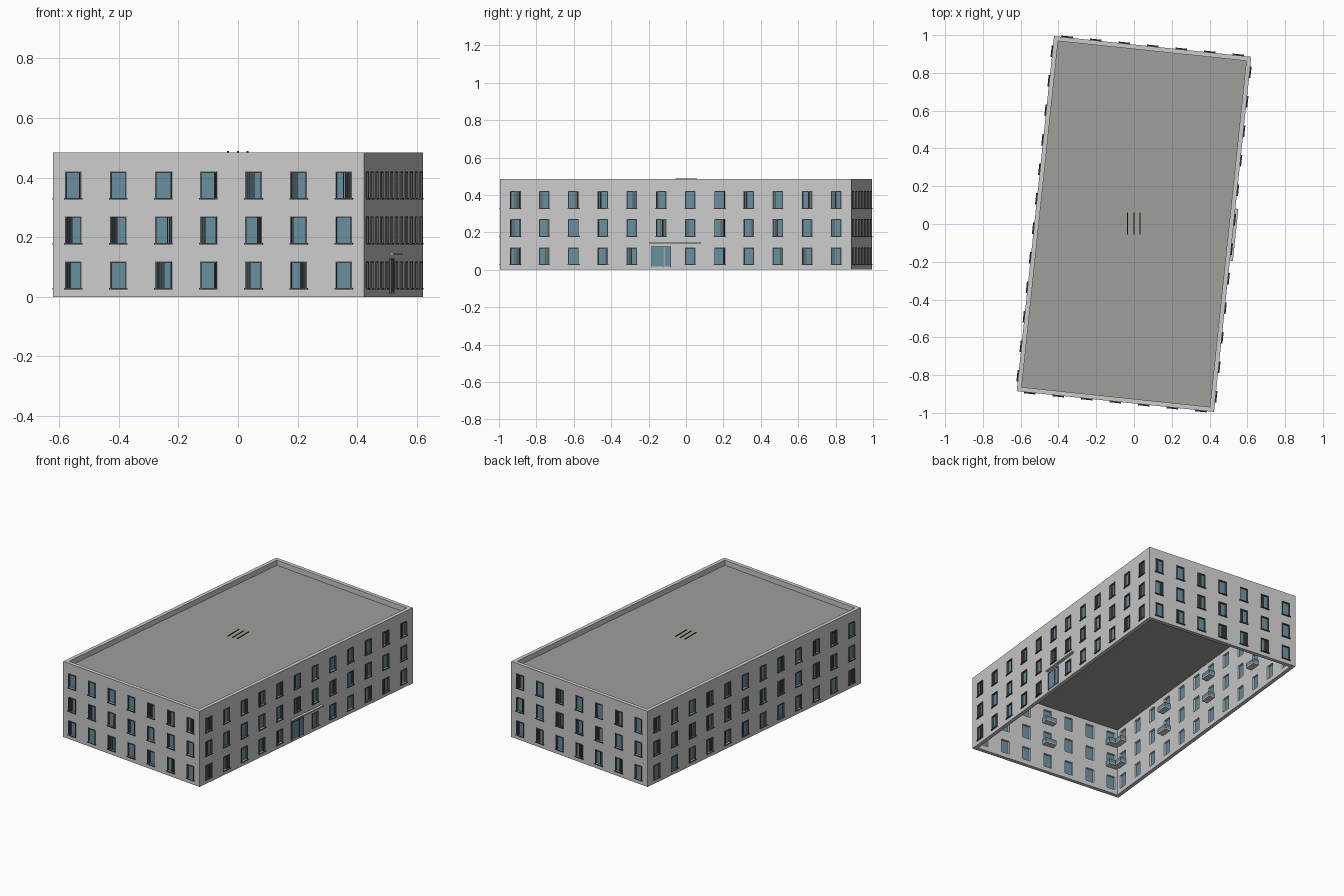
import bpy, bmesh, math, random
from mathutils import Matrix, Vector

if "Cube" in bpy.data.objects:
    bpy.data.objects.remove(bpy.data.objects["Cube"])

random.seed(4)
TURN = math.radians(-6)
W, L, H, T = 1.05, 1.89, 0.485, 0.024
ROOF_Z = 0.452
FLOORS = [(0.03, 0.118), (0.181, 0.27), (0.331, 0.42)]
WIN_W = 0.056


def material(name, col):
    m = bpy.data.materials.new(name)
    m.diffuse_color = (*col, 1)
    m.use_nodes = True
    m.node_tree.nodes["Principled BSDF"].inputs["Base Color"].default_value = m.diffuse_color
    return m


GLASS = material("glass", (0.14, 0.27, 0.35))
FRAME = material("dark_frame", (0.1, 0.1, 0.1))
ROOF = material("roof_grey", (0.34, 0.35, 0.32))
BROWN = material("brown", (0.09, 0.05, 0.03))


def box(bm, M, u, y, z):
    """Box from ranges in a wall's own space (outward is -y)."""
    size = Vector((u[1] - u[0], y[1] - y[0], z[1] - z[0]))
    mid = Vector((u[0] + u[1], y[0] + y[1], z[0] + z[1])) / 2
    bmesh.ops.create_cube(bm, size=1, matrix=M @ Matrix.Translation(mid) @ Matrix.Diagonal((*size, 1)))


def finish(bm, name, mat=None):
    bmesh.ops.recalc_face_normals(bm, faces=bm.faces)
    me = bpy.data.meshes.new(name)
    bm.to_mesh(me)
    bm.free()
    ob = bpy.data.objects.new(name, me)
    bpy.context.collection.objects.link(ob)
    if mat:
        me.materials.append(mat)
    return ob


def wall_panel(M, half, centres, is_door, name):
    """Gridded sheet with window cells left out, thickened inward with mitred ends."""
    bm = bmesh.new()
    us = [-half] + [c + s * WIN_W / 2 for c in centres for s in (-1, 1)] + [half]
    zs = [0] + [z for f in FLOORS for z in f] + [H]
    grid = [[bm.verts.new((u, 0, z)) for z in zs] for u in us]
    for i in range(len(us) - 1):
        for j in range(len(zs) - 1):
            hole = i % 2 == 1 and j % 2 == 1 and not is_door(i // 2, j // 2)
            if not hole:
                bm.faces.new((grid[i][j], grid[i + 1][j], grid[i + 1][j + 1], grid[i][j + 1]))
    front = list(bm.faces)
    ext = bmesh.ops.extrude_face_region(bm, geom=front, use_keep_orig=True)["geom"]
    for v in ext:
        if isinstance(v, bmesh.types.BMVert):
            v.co.y = T
            v.co.x = max(-half + T, min(half - T, v.co.x))
    ends = [f for f in bm.faces if all(abs(v.co.x) > half - T - 1e-5 for v in f.verts)]
    bmesh.ops.delete(bm, geom=ends, context='FACES_ONLY')
    bmesh.ops.transform(bm, matrix=M, verts=bm.verts)
    return finish(bm, name)


base = Matrix.Rotation(TURN, 4, 'Z')
frames, panes, sills, curtains, balconies, rails = (bmesh.new() for _ in range(6))

# name, quarter turns, wall length, distance to wall, window count, spacing, balcony offset
WALLS = [("front", 0, W, L / 2, 7, 0.152, 0), ("right", 1, L, W / 2, 12, 0.157, 0),
         ("back", 2, W, L / 2, 7, 0.152, 0), ("left", 3, L, W / 2, 12, 0.157, 2)]

for name, k, length, dist, n, step, off in WALLS:
    M = base @ Matrix.Rotation(k * math.pi / 2, 4, 'Z') @ Matrix.Translation((0, -dist, 0))
    centres = [(i - (n - 1) / 2) * step for i in range(n)]

    def is_door(i, j, name=name):
        return name == "right" and i == 5 and j == 0

    wall_panel(M, length / 2, centres, is_door, name + "_wall")
    for i, c in enumerate(centres):
        for j, (z0, z1) in enumerate(FLOORS):
            if is_door(i, j):
                continue
            h = WIN_W / 2
            # glass pane, surround and sill
            box(panes, M, (c - h, c + h), (0.008, 0.011), (z0, z1))
            for s in (-1, 1):
                e = sorted((c + s * h, c + s * (h - 0.004)))
                box(frames, M, e, (-0.004, 0.008), (z0, z1))
            box(frames, M, (c - h, c + h), (-0.004, 0.008), (z1 - 0.004, z1))
            box(sills, M, (c - h - 0.003, c + h + 0.003), (-0.007, 0.008), (z0 - 0.005, z0))
            # drawn vertical slats over part of the glass
            side = random.choice((-1, 1))
            for q in range(random.randint(0, 4)):
                x = c + side * (h - 0.008 - q * 0.007)
                box(curtains, M, (x - 0.002, x + 0.002), (0.002, 0.007), (z0, z1 - 0.004))
            # ledges with low railings on the room side
            if j > 0 and i % 3 == off:
                box(balconies, M, (c - 0.038, c + 0.038), (T, T + 0.04), (z0 - 0.008, z0))
                box(rails, M, (c - 0.038, c + 0.038), (T + 0.037, T + 0.04), (z0, z0 + 0.025))
                for s in (-1, 1):
                    e = sorted((c + s * 0.038, c + s * 0.035))
                    box(rails, M, e, (T, T + 0.037), (z0, z0 + 0.025))

finish(panes, "window_glass", GLASS)
finish(frames, "window_frames", FRAME)
finish(sills, "window_sills", FRAME)
finish(curtains, "window_slats", FRAME)
finish(balconies, "balcony_slabs")
finish(rails, "balcony_railings", GLASS)

# flat roof inside the parapet
bm = bmesh.new()
box(bm, base, (-W / 2 + T, W / 2 - T), (-L / 2 + T, L / 2 - T), (ROOF_Z - 0.006, ROOF_Z))
finish(bm, "roof", ROOF)

# three thin bars above the middle of the roof
bm = bmesh.new()
for x in (-0.034, 0, 0.032):
    box(bm, Matrix(), (x - 0.003, x + 0.003), (-0.055, 0.06), (0.485, 0.489))
finish(bm, "roof_bars", BROWN)

# entrance on the right wall: door leaves, posts and canopy
M = base @ Matrix.Rotation(math.pi / 2, 4, 'Z') @ Matrix.Translation((0, -W / 2, 0))
bm = bmesh.new()
for a, b in ((-0.129, -0.068), (-0.06, -0.03)):
    box(bm, M, (a, b), (-0.004, 0.004), (0.016, 0.124))
finish(bm, "entrance_doors", GLASS)
bm = bmesh.new()
for a in (-0.133, -0.066, -0.03):
    box(bm, M, (a, a + 0.004), (-0.006, 0.004), (0.012, 0.126))
box(bm, M, (-0.133, -0.026), (-0.006, 0.004), (0.124, 0.128))
finish(bm, "entrance_frame", FRAME)
bm = bmesh.new()
box(bm, M, (-0.14, 0.137), (-0.016, 0.004), (0.14, 0.148))
finish(bm, "entrance_canopy")
